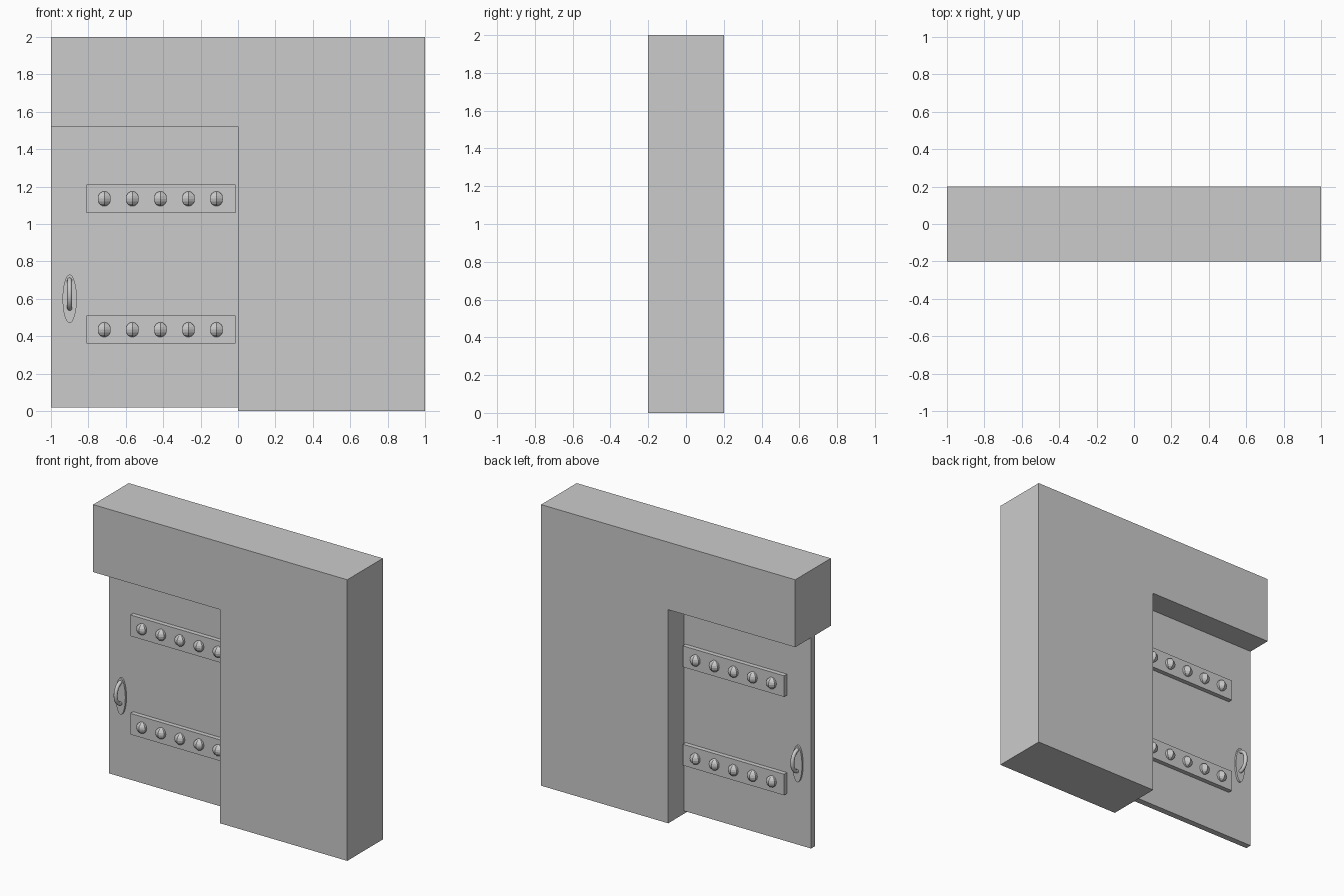
import bpy, bmesh, math
from mathutils import Matrix, Vector

if "Cube" in bpy.data.objects:
    bpy.data.objects.remove(bpy.data.objects["Cube"])


def make_object(name, bm, smooth=False):
    bmesh.ops.recalc_face_normals(bm, faces=bm.faces)
    mesh = bpy.data.meshes.new(name)
    bm.to_mesh(mesh)
    bm.free()
    obj = bpy.data.objects.new(name, mesh)
    bpy.context.collection.objects.link(obj)
    if smooth:
        bpy.ops.object.select_all(action='DESELECT')
        obj.select_set(True)
        bpy.context.view_layer.objects.active = obj
        bpy.ops.object.shade_smooth_by_angle(angle=math.radians(35))
    return obj


def box(name, lo, hi):
    lo, hi = Vector(lo), Vector(hi)
    bm = bmesh.new()
    bmesh.ops.create_cube(bm, size=1, matrix=Matrix.Translation((lo + hi) / 2)
                          @ Matrix.Diagonal((*(hi - lo), 1)))
    return make_object(name, bm)


# Wall: L-shaped profile with the doorway cut out, extruded through y
bm = bmesh.new()
profile = [(0, 0), (1, 0), (1, 2), (-1, 2), (-1, 1.52), (0, 1.52)]
face = bm.faces.new([bm.verts.new((x, -0.2, z)) for x, z in profile])
ext = bmesh.ops.extrude_face_region(bm, geom=[face])
bmesh.ops.translate(bm, vec=(0, 0.4, 0),
                    verts=[v for v in ext['geom'] if isinstance(v, bmesh.types.BMVert)])
make_object("wall", bm)

# Door panel
DOOR = 0.022
box("door_panel", (-1, -DOOR, 0.02), (0, DOOR, 1.52))

for side, s in (("front", -1), ("back", 1)):
    # Straps with a row of rivets
    for level, z in (("lower", 0.435), ("upper", 1.135)):
        ya, yb = sorted((s * DOOR, s * 0.054))
        box(f"{level}_strap_{side}", (-0.81, ya, z - 0.075), (-0.013, yb, z + 0.075))
        bm = bmesh.new()
        for i in range(5):
            bmesh.ops.create_uvsphere(
                bm, u_segments=6, v_segments=8, radius=0.04,
                matrix=Matrix.Translation((-0.715 + 0.15 * i, s * 0.054, z)))
        make_object(f"{level}_rivets_{side}", bm)

    # Oval handle plate
    bm = bmesh.new()
    bmesh.ops.create_cone(
        bm, cap_ends=True, segments=32, radius1=1, radius2=1, depth=1,
        matrix=Matrix.Translation((-0.9, s * 0.0285, 0.6))
        @ Matrix.Diagonal((0.038, 0.015, 0.13, 1)) @ Matrix.Rotation(math.pi / 2, 4, 'X'))
    make_object(f"handle_plate_{side}", bm, smooth=True)

    # Curved grip: round tube swept along a half oval
    bm = bmesh.new()
    rings = []
    for i in range(17):
        a = math.pi * (i / 16 - 0.5)
        centre = Vector((-0.9, s * (0.03 + 0.06 * math.cos(a)), 0.625 + 0.076 * math.sin(a)))
        out = Vector((0, s * 0.076 * math.cos(a), 0.06 * math.sin(a))).normalized()
        rings.append([bm.verts.new(centre + 0.013 * (Vector((math.cos(t), 0, 0)) + out * math.sin(t)))
                      for t in (k * math.tau / 12 for k in range(12))])
    for r0, r1 in zip(rings, rings[1:]):
        for k in range(12):
            n = (k + 1) % 12
            bm.faces.new((r0[k], r0[n], r1[n], r1[k]))
    bm.faces.new(rings[0])
    bm.faces.new(rings[-1])
    make_object(f"handle_grip_{side}", bm, smooth=True)
